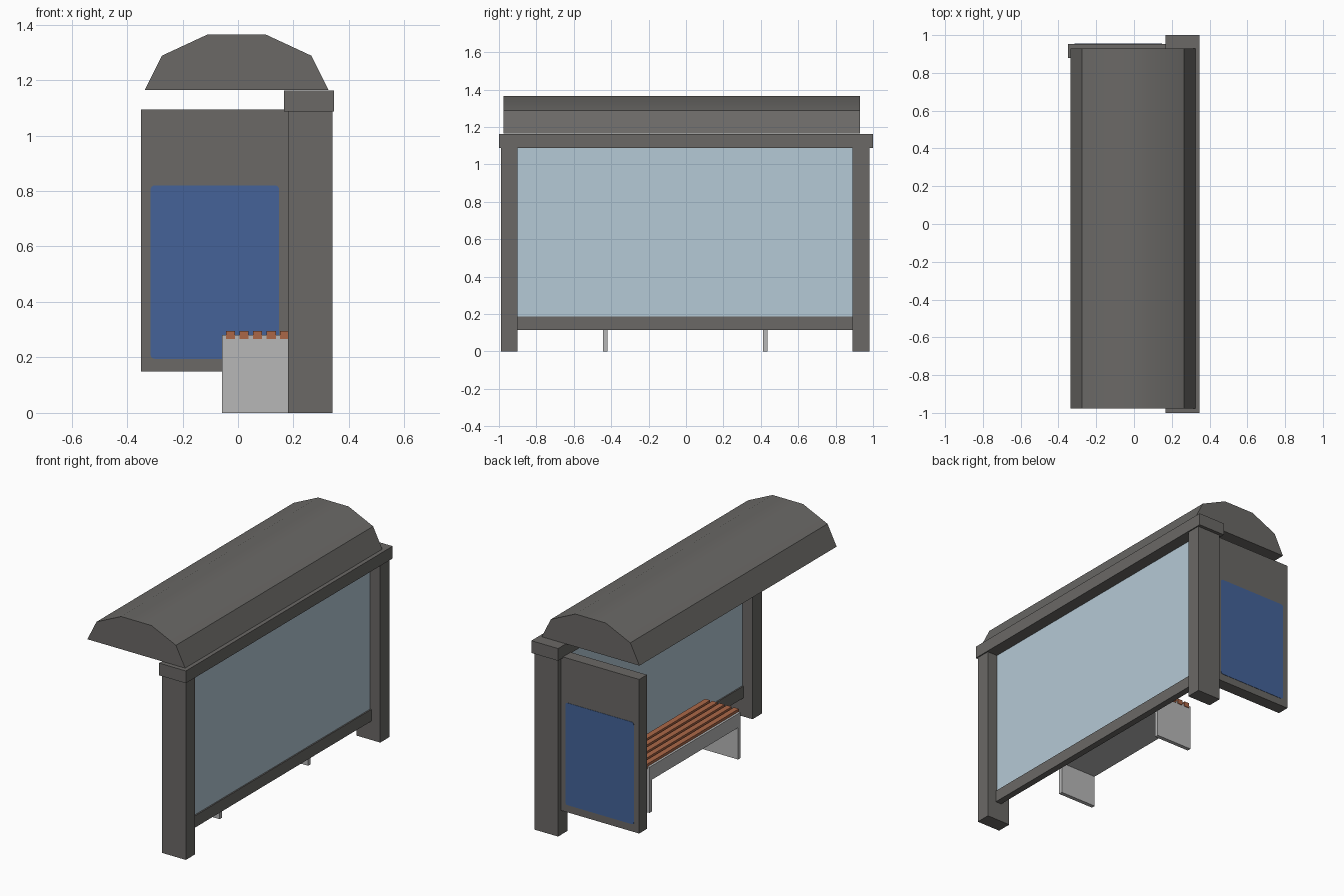
import bpy, bmesh, math

if "Cube" in bpy.data.objects:
    bpy.data.objects.remove(bpy.data.objects["Cube"])


def material(name, rgb):
    m = bpy.data.materials.new(name)
    m.diffuse_color = (*rgb, 1)
    m.use_nodes = True
    m.node_tree.nodes["Principled BSDF"].inputs["Base Color"].default_value = m.diffuse_color
    return m


FRAME = material("dark grey metal", (0.145, 0.14, 0.133))
GLASS = material("pale blue glass", (0.46, 0.585, 0.67))
POSTER = material("blue poster", (0.058, 0.124, 0.315))
STONE = material("light grey concrete", (0.475, 0.475, 0.475))
WOOD = material("orange brown wood", (0.41, 0.137, 0.064))


def add_object(name, bm, mat):
    bmesh.ops.recalc_face_normals(bm, faces=bm.faces)
    me = bpy.data.meshes.new(name)
    bm.to_mesh(me)
    bm.free()
    me.materials.append(mat)
    ob = bpy.data.objects.new(name, me)
    bpy.context.collection.objects.link(ob)
    return ob


def extrude_y(name, profile, y0, y1, mat):
    """Solid made from an (x, z) outline pulled from y0 to y1."""
    bm = bmesh.new()
    face = bm.faces.new([bm.verts.new((x, y0, z)) for x, z in profile])
    res = bmesh.ops.extrude_face_region(bm, geom=[face], use_keep_orig=True)
    verts = [g for g in res["geom"] if isinstance(g, bmesh.types.BMVert)]
    bmesh.ops.translate(bm, verts=verts, vec=(0, y1 - y0, 0))
    return add_object(name, bm, mat)


def box(name, x, y, z, mat):
    outline = [(x[0], z[0]), (x[1], z[0]), (x[1], z[1]), (x[0], z[1])]
    return extrude_y(name, outline, y[0], y[1], mat)


def rounded_rect(x, z, r, steps=4):
    pts = []
    corners = [(x[1] - r, z[1] - r), (x[0] + r, z[1] - r),
               (x[0] + r, z[0] + r), (x[1] - r, z[0] + r)]
    for i, (cx, cz) in enumerate(corners):
        for k in range(steps + 1):
            a = math.pi / 2 * (i + k / steps)
            pts.append((cx + r * math.cos(a), cz + r * math.sin(a)))
    return pts


# Rear frame: posts, top beam, bottom rail, glass
box("left_post", (0.18, 0.34), (-0.99, -0.90), (0, 1.09), FRAME)
box("right_post", (0.18, 0.34), (0.89, 0.98), (0, 1.09), FRAME)
box("top_beam", (0.166, 0.347), (-1.0, 1.0), (1.087, 1.162), FRAME)
box("bottom_rail", (0.24, 0.28), (-0.90, 0.89), (0.115, 0.187), FRAME)
box("glass_pane", (0.248, 0.272), (-0.90, 0.89), (0.187, 1.087), GLASS)

# Side advertising panel with a thin poster on both faces
PY = (0.878, 0.953)
box("side_panel", (-0.35, 0.18), PY, (0.15, 1.093), FRAME)
poster = rounded_rect((-0.315, 0.148), (0.195, 0.82), 0.014)
extrude_y("inner_poster", poster, PY[0] - 0.002, PY[0] + 0.002, POSTER)
extrude_y("outer_poster", poster, PY[1] - 0.002, PY[1] + 0.002, POSTER)

# Faceted barrel roof
roof = extrude_y("roof", [(-0.336, 1.165), (-0.274, 1.288), (-0.108, 1.365),
                          (0.098, 1.365), (0.264, 1.288), (0.326, 1.165)],
                 -0.977, 0.93, FRAME)
bpy.context.view_layer.objects.active = roof
roof.select_set(True)
bpy.ops.object.shade_smooth_by_angle(angle=math.radians(30))

# Bench: seat block, plate legs, wooden slats
BX = (-0.058, 0.187)
box("bench_seat", BX, (-0.445, 0.435), (0.195, 0.28), STONE)
for side, y in (("left", -0.445), ("right", 0.411)):
    box(f"bench_{side}_leg", BX, (y, y + 0.024), (0, 0.2), STONE)
for i in range(5):
    x = -0.044 + i * 0.0487
    box(f"bench_slat_{i + 1}", (x, x + 0.034), (-0.449, 0.439), (0.266, 0.296), WOOD)
